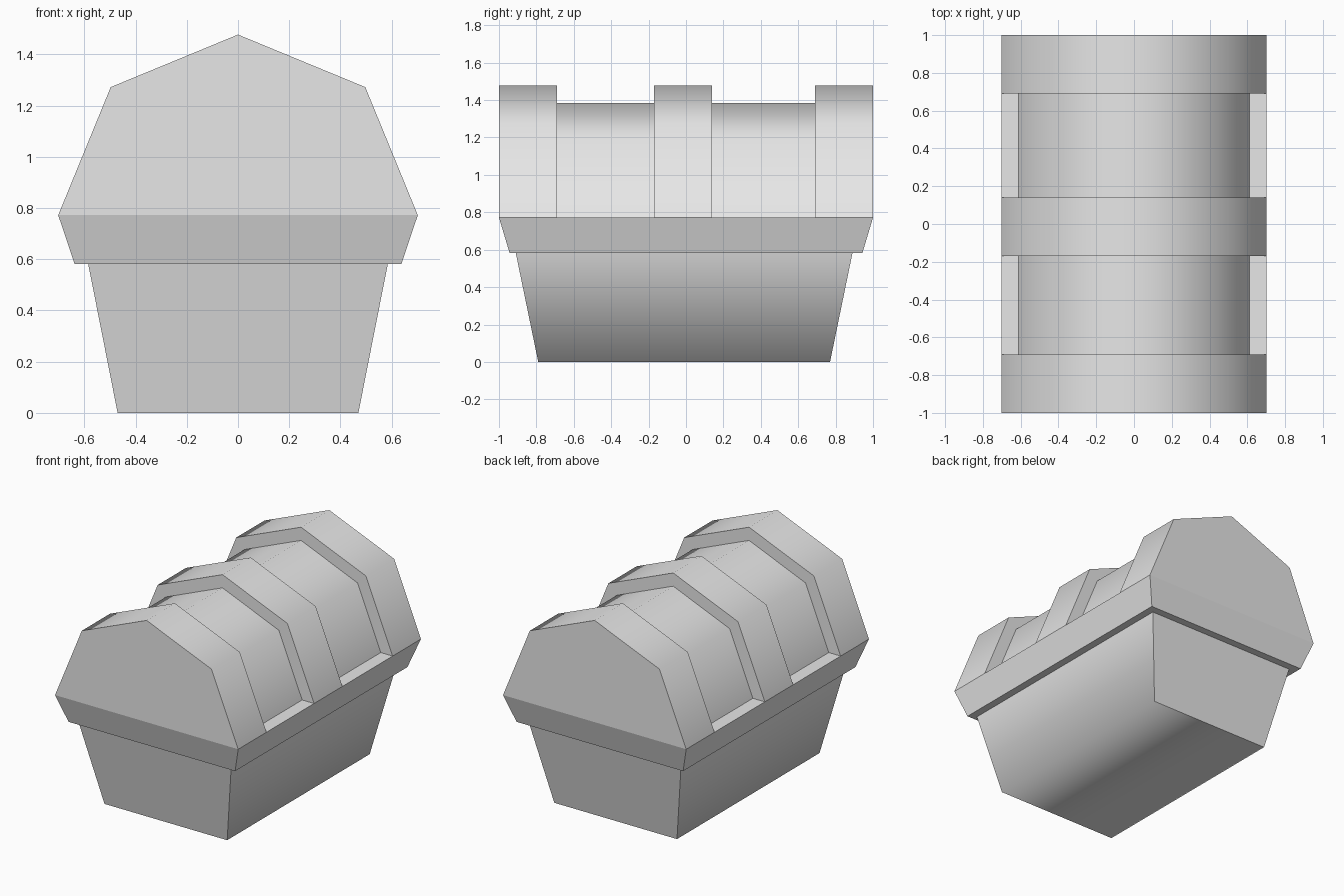
import bpy, bmesh

cube = bpy.data.objects.get("Cube")
if cube:
    bpy.data.objects.remove(cube, do_unlink=True)

grey = bpy.data.materials.new("plain_grey")
grey.use_nodes = True
grey.diffuse_color = (0.8, 0.8, 0.8, 1)
bsdf = next(n for n in grey.node_tree.nodes if n.type == 'BSDF_PRINCIPLED')
bsdf.inputs["Base Color"].default_value = grey.diffuse_color


def loft(name, front, back, smooth=True):
    """Join two outlines; the closing side and the end caps stay flat."""
    bm = bmesh.new()
    a = [bm.verts.new(p) for p in front]
    b = [bm.verts.new(p) for p in back]
    n = len(a)
    for i in range(n):
        j = (i + 1) % n
        face = bm.faces.new((a[i], a[j], b[j], b[i]))
        face.smooth = smooth and i < n - 1
    bm.faces.new(a)
    bm.faces.new(b)
    bmesh.ops.recalc_face_normals(bm, faces=bm.faces)
    # Keep the borders of flat faces crisp
    for edge in bm.edges:
        edge.smooth = all(f.smooth for f in edge.link_faces)
    mesh = bpy.data.meshes.new(name)
    bm.to_mesh(mesh)
    bm.free()
    mesh.materials.append(grey)
    obj = bpy.data.objects.new(name, mesh)
    bpy.context.collection.objects.link(obj)
    return obj


def tapered_box(name, low, high, shift=0, smooth=True):
    """Box with (half width, half length, height) at its foot and its top."""
    def end(side):
        corners = [(-1, high), (-1, low), (1, low), (1, high)]
        return [(s * w, side * d + shift, z) for s, (w, d, z) in corners]
    return loft(name, end(-1), end(1), smooth)


def lid_arch(name, y0, y1, scale=1.0):
    """Five-point arch standing on the rim."""
    arch = [(0.702, 0), (0.497, 0.5), (0, 0.705), (-0.497, 0.5), (-0.702, 0)]
    ends = [[(x * scale, y, RIM_TOP + z * scale) for x, z in arch] for y in (y0, y1)]
    return loft(name, *ends)


RIM_TOP, RIM_FOOT = 0.772, 0.582

# Chest body and overhanging rim
tapered_box("chest_body", (0.47, 0.78, 0), (0.585, 0.9, RIM_FOOT), shift=-0.01)
tapered_box("chest_rim", (0.638, 0.943, RIM_FOOT), (0.702, 1.0, RIM_TOP), smooth=False)

# Recessed lid panels between raised bands
bands = [("front", -1.0, -0.69), ("middle", -0.17, 0.14), ("back", 0.69, 1.0)]
for name, y0, y1 in bands:
    lid_arch(name + "_lid_band", y0, y1)
for (name, _, y0), (_, y1, _) in zip(bands, bands[1:]):
    lid_arch("lid_panel_behind_" + name + "_band", y0, y1, 0.87)
